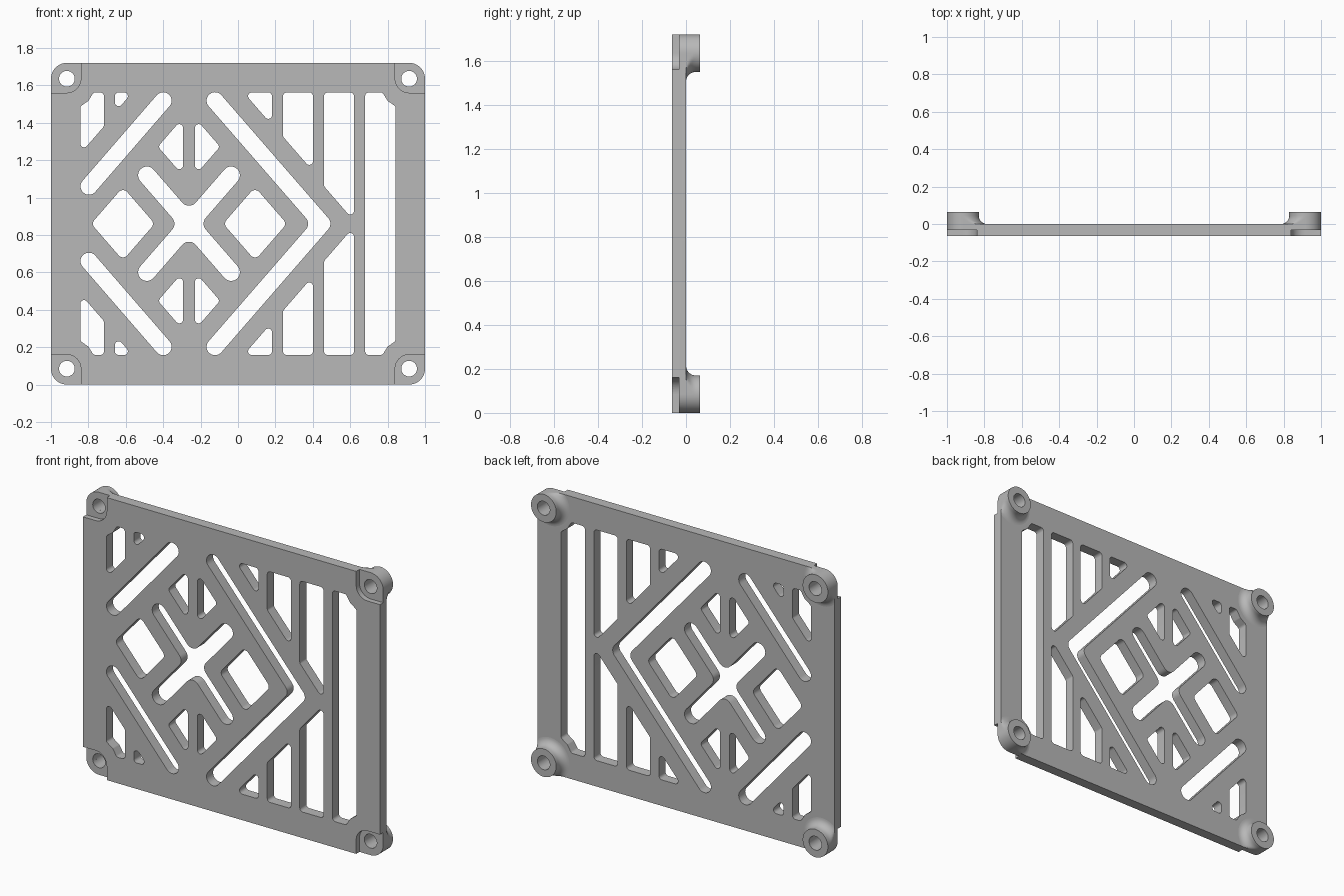
import bpy, bmesh, math
from mathutils import Vector

if "Cube" in bpy.data.objects:
    bpy.data.objects.remove(bpy.data.objects["Cube"])

HALF = 0.063      # half of the total depth, also the plate thickness and boss height
HEIGHT = 1.72
MID = HEIGHT / 2
SLOPE = 1.15      # rise over run of every diagonal
EDGE = 0.085      # boss radius and outer corner radius
TOP = 1.562       # upper edge of the cut-outs
AXIS = -0.262     # centre of the cross

grey = bpy.data.materials.new("plain grey")
grey.use_nodes = True
grey.diffuse_color = (0.48, 0.48, 0.48, 1)
grey.node_tree.nodes["Principled BSDF"].inputs["Base Color"].default_value = (0.48, 0.48, 0.48, 1)


def rounded(points, radius, steps=7):
    """Round every corner of a closed outline with an arc."""
    pts = [Vector(p) for p in points]
    out = []
    for i, p in enumerate(pts):
        a, b = pts[i - 1] - p, pts[(i + 1) % len(pts)] - p
        la, lb = a.length, b.length
        a.normalize()
        b.normalize()
        half = a.angle(b) / 2
        t = min(radius / math.tan(half), 0.498 * la, 0.498 * lb)
        r = t * math.tan(half)
        centre = p + (a + b).normalized() * (r / math.sin(half))
        u, v = p + a * t - centre, p + b * t - centre
        sweep = u.angle(v)
        for k in range(steps + 1):
            s = k / steps
            w = (u * math.sin((1 - s) * sweep) + v * math.sin(s * sweep)) / math.sin(sweep)
            out.append(centre + w)
    return out


def flip(outline):
    """Mirror an outline across the plate's horizontal centre line."""
    return [Vector((x, HEIGHT - z)) for x, z in outline]


def extrude_outlines(name, outlines, y_front, y_back):
    """Fill the outlines, with holes, and give them depth."""
    curve = bpy.data.curves.new(name, "CURVE")
    curve.dimensions = "2D"
    curve.fill_mode = "BOTH"
    curve.extrude = (y_back - y_front) / 2
    for outline in outlines:
        spline = curve.splines.new("POLY")
        spline.points.add(len(outline) - 1)
        for point, (x, z) in zip(spline.points, outline):
            point.co = (x, z, 0, 1)
        spline.use_cyclic_u = True
    temp = bpy.data.objects.new(name + " curve", curve)
    bpy.context.collection.objects.link(temp)
    graph = bpy.context.evaluated_depsgraph_get()
    mesh = bpy.data.meshes.new_from_object(temp.evaluated_get(graph))
    bpy.data.objects.remove(temp)
    bm = bmesh.new()
    bm.from_mesh(mesh)
    bmesh.ops.remove_doubles(bm, verts=bm.verts, dist=1e-5)
    for v in bm.verts:
        x, z, d = v.co
        v.co = (x, (y_front + y_back) / 2 - d, z)
    return finish(name, bm, mesh)


def finish(name, bm, mesh):
    bmesh.ops.recalc_face_normals(bm, faces=bm.faces)
    bm.to_mesh(mesh)
    bm.free()
    mesh.name = name
    mesh.materials.clear()
    mesh.materials.append(grey)
    obj = bpy.data.objects.new(name, mesh)
    bpy.context.collection.objects.link(obj)
    return obj


def smooth(obj):
    bpy.ops.object.select_all(action="DESELECT")
    obj.select_set(True)
    bpy.context.view_layer.objects.active = obj
    bpy.ops.object.shade_smooth_by_angle(angle=math.radians(30))


def capsule(a, b, r):
    a, b = Vector(a), Vector(b)
    d = (b - a).normalized() * r
    n = Vector((-d.y, d.x))
    return rounded([a - d + n, b + d + n, b + d - n, a - d - n], r)


def circle(x, z, r, steps=40):
    return [Vector((x + r * math.cos(k * math.tau / steps), z + r * math.sin(k * math.tau / steps)))
            for k in range(steps)]


# Cut-outs that appear above and below the centre line
S = SLOPE
upper = [
    rounded([(-.843, 1.487), (-.8, 1.517), (-.772, TOP), (-.717, TOP), (-.717, 1.38), (-.843, 1.235)], .02),
    rounded([(-.658, TOP), (-.565, TOP), (-.658, TOP - .093 * S)], .02),
    capsule((-.4, 1.518), (-.797, 1.06), .045),
    rounded([(.03, TOP), (.182, TOP), (.182, TOP - .152 * S)], .02),
    rounded([(.241, TOP), (.401, TOP), (.401, 1.325 - .16 * S), (.241, 1.325)], .02),
    rounded([(.46, TOP), (.62, TOP), (.62, 1.06 - .16 * S), (.46, 1.06)], .02),
]
for side in (-1, 1):
    near, far = AXIS + side * .032, AXIS + side * .166
    upper.append(rounded([(near, 1.272 + .134 * S), (far, 1.272), (near, 1.272 - .134 * S)], .02))
holes = upper + [flip(h) for h in upper]

# Diamonds either side of the cross
for x in (AXIS - .353, AXIS + .353):
    holes.append(rounded([(x - .17, MID), (x, MID + .17 * S), (x + .17, MID), (x, MID - .17 * S)], .03))

# Tall slot next to the left edge
slot = [(.843, 1.487), (.8, 1.517), (.772, TOP), (.68, TOP)]
holes.append(rounded(slot + [(x, HEIGHT - z) for x, z in reversed(slot)], .02))

# Diagonal cross
W = .047
norm = math.hypot(1, S)
notch_x, notch_z = W * norm / S, W * norm
cross = []
for sx, sz in ((1, 1), (-1, 1), (-1, -1), (1, -1)):
    d = Vector((sx, sz * S)) / norm
    n = Vector((-d.y, d.x))
    tip = Vector((AXIS + sx * .225, MID + sz * .225 * S)) + d * W
    cross += [tip - n * W, tip + n * W]
    cross.append((AXIS, MID + sz * notch_z) if sx == sz else (AXIS + sx * notch_x, MID))
holes.append(rounded(cross, W))

# Large chevron
R = .045
d = Vector((1, -S)) / norm
n = Vector((S, 1)) / norm
end = Vector((-.123, 1.518)) - d * R
apex = -.123 + (1.518 - MID) / S
gap = R * norm / S
a, b = end + n * R, end - n * R
chevron = [b, a, (apex + gap, MID), (a.x, HEIGHT - a.y), (b.x, HEIGHT - b.y), (apex - gap, MID)]
holes.append(rounded(chevron, R))

# Screw holes and plate
corners = [(sx, sz) for sx in (-1, 1) for sz in (-1, 1)]


def corner_centre(sx, sz):
    return sx * (1 - EDGE), MID + sz * (MID - EDGE)


for c in corners:
    holes.append(circle(*corner_centre(*c), .042))
border = rounded([(-1, 0), (1, 0), (1, HEIGHT), (-1, HEIGHT)], EDGE, 12)
plate = extrude_outlines("grille_plate", [border] + holes, -HALF, 0)

# Shallow recesses at the front corners
recesses = []
for sx, sz in corners:
    cx, cz = corner_centre(sx, sz)
    r, far = .075, .2
    arc = [(cx - sx * r * math.cos(k * math.pi / 20), cz - sz * r * math.sin(k * math.pi / 20))
           for k in range(11)]
    recesses.append(arc + [(cx + sx * far, cz - sz * r), (cx + sx * far, cz + sz * far),
                           (cx - sx * r, cz + sz * far)])
cutter = extrude_outlines("recess_cutter", recesses, -.1, -.031)
cut = plate.modifiers.new("recesses", "BOOLEAN")
cut.object = cutter
cut.solver = "EXACT"
bpy.context.view_layer.objects.active = plate
bpy.ops.object.modifier_apply(modifier=cut.name)
bpy.data.objects.remove(cutter)
smooth(plate)

# Rear bosses, flared into the plate and trimmed at its border
FLARE = .045
profile = [(.042, 0), (.042, HALF), (EDGE, HALF)]
for k in range(9):
    t = k / 8 * math.pi / 2
    profile.append((EDGE + FLARE * (1 - math.cos(t)), FLARE * (1 - math.sin(t))))


def limit(u, v):
    if u > 0 and v > 0:
        return EDGE
    return EDGE / max(u, v, .01)


for sx, sz in corners:
    cx, cz = corner_centre(sx, sz)
    bm = bmesh.new()
    rings = []
    for k in range(48):
        u, v = math.cos(k * math.tau / 48), math.sin(k * math.tau / 48)
        ring = []
        for r, y in profile:
            r = min(r, limit(u, v))
            ring.append(bm.verts.new((cx + sx * u * r, y, cz + sz * v * r)))
        rings.append(ring)
    count = len(profile)
    for i in range(48):
        p, q = rings[i - 1], rings[i]
        for j in range(count):
            m = (j + 1) % count
            bm.faces.new((p[j], p[m], q[m], q[j]))
    name = ("upper" if sz > 0 else "lower") + ("_left" if sx > 0 else "_right") + "_boss"
    smooth(finish(name, bm, bpy.data.meshes.new(name)))
